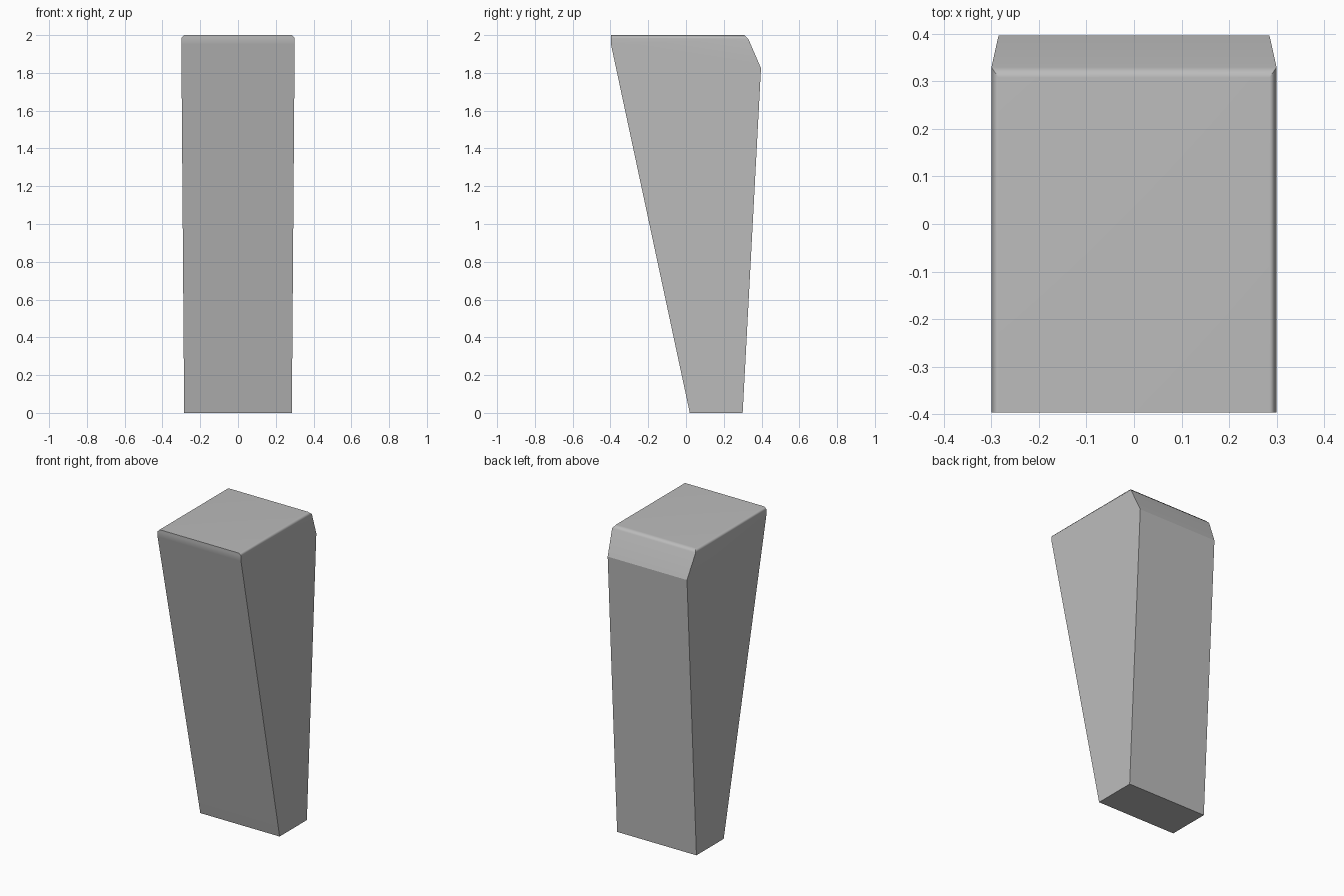
import bpy
import bmesh
import math

cube = bpy.data.objects.get("Cube")
if cube:
    bpy.data.objects.remove(cube, do_unlink=True)

# Plain grey material
grey = bpy.data.materials.new("plain_grey")
grey.use_nodes = True
colour = (0.5, 0.5, 0.5, 1)
grey.diffuse_color = colour
grey.node_tree.nodes["Principled BSDF"].inputs["Base Color"].default_value = colour

# Stacked four-corner sections: (half width, y, z) at the front and at the back
sections = [
    ((0.285, 0.02, 0), (0.285, 0.30, 0)),
    ((0.30, -0.397, 1.95), (0.285, 0.397, 1.825)),
    ((0.30, -0.397, 1.985), (0.30, 0.33, 1.98)),
    ((0.285, -0.397, 2), (0.285, 0.308, 2)),
]

# Tapered block with a slanted back chamfer and eased top edges
bm = bmesh.new()
rings = []
for (fw, fy, fz), (bw, by, bz) in sections:
    corners = [(-fw, fy, fz), (fw, fy, fz), (bw, by, bz), (-bw, by, bz)]
    rings.append([bm.verts.new(c) for c in corners])
for low, high in zip(rings, rings[1:]):
    for i in range(4):
        j = (i + 1) % 4
        bm.faces.new((low[i], low[j], high[j], high[i]))
bm.faces.new(rings[0][::-1])
bm.faces.new(rings[-1])
bm.normal_update()

mesh = bpy.data.meshes.new("tapered_block")
bm.to_mesh(mesh)
bm.free()
mesh.materials.append(grey)
block = bpy.data.objects.new("tapered_block", mesh)
bpy.context.collection.objects.link(block)
bpy.context.view_layer.objects.active = block
block.select_set(True)
bpy.ops.object.shade_smooth_by_angle(angle=math.radians(58))

# Crisp line below the back chamfer
for edge in mesh.edges:
    a, b = (mesh.vertices[v].co for v in edge.vertices)
    if min(a.y, b.y) > 0.35:
        edge.use_edge_sharp = True

# Keep the broad faces flat and shade only the eased edges
weighted = block.modifiers.new("flat_faces", 'WEIGHTED_NORMAL')
weighted.keep_sharp = True
